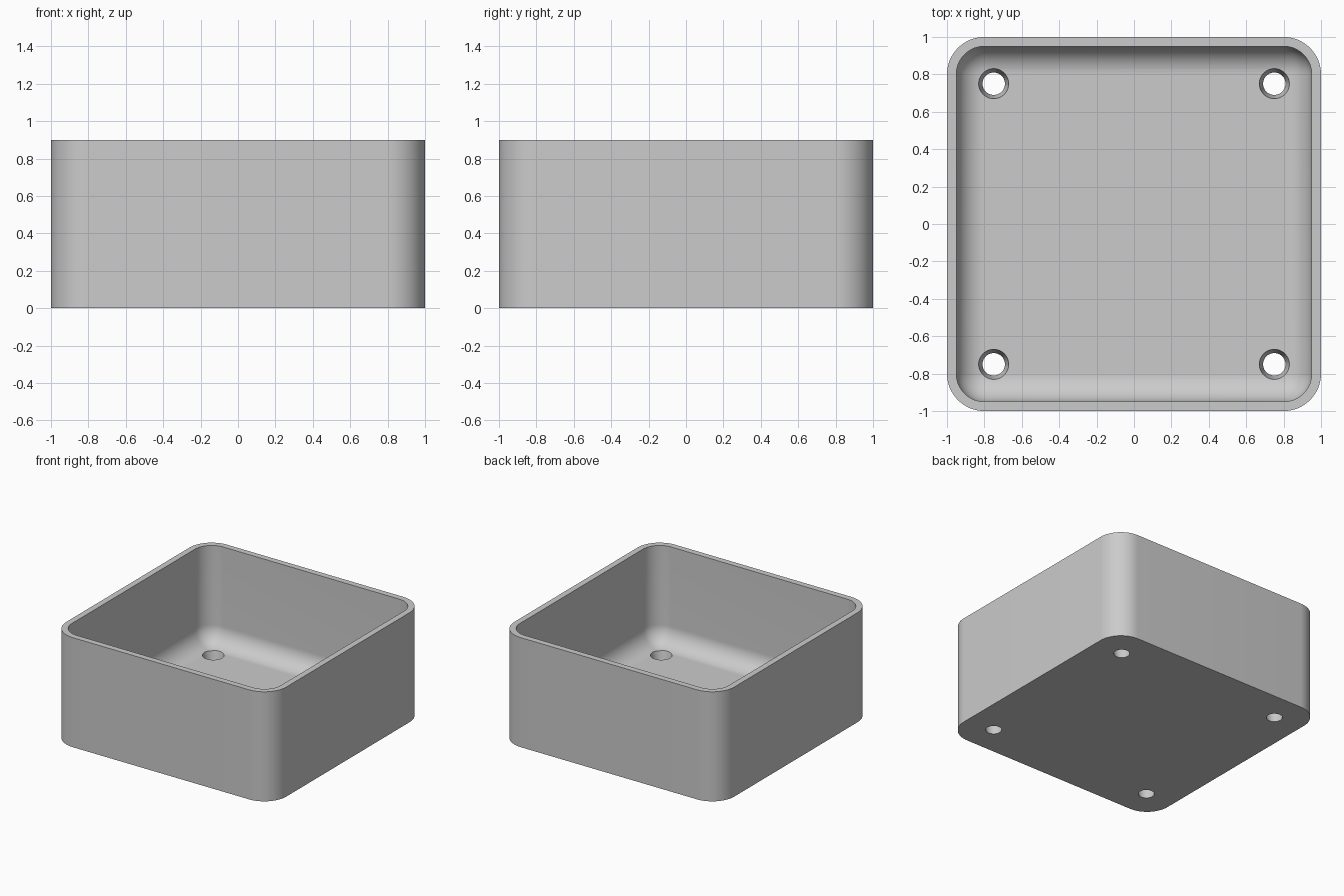
import bpy, bmesh, math

old = bpy.data.objects.get("Cube")
if old:
    bpy.data.objects.remove(old, do_unlink=True)

HEIGHT, FLOOR = 0.9, 0.1
OUTER, WALL = 1.0, 0.05
CORNER, FILLET = 0.2, 0.15
SEG = 16

grey = bpy.data.materials.new("light grey")
grey.use_nodes = True
grey.diffuse_color = (0.6, 0.6, 0.6, 1)
grey.node_tree.nodes["Principled BSDF"].inputs["Base Color"].default_value = (0.6, 0.6, 0.6, 1)


def rounded_square(bm, half, radius, z):
    """Ring of vertices around a square with rounded corners."""
    ring = []
    for corner in range(4):
        mid = math.radians(45 + 90 * corner)
        cx = math.copysign(half - radius, math.cos(mid))
        cy = math.copysign(half - radius, math.sin(mid))
        for i in range(SEG + 1):
            a = math.pi / 2 * (corner + i / SEG)
            ring.append(bm.verts.new((cx + radius * math.cos(a), cy + radius * math.sin(a), z)))
    return ring


def bridge(bm, lower, upper):
    for i in range(len(lower)):
        j = (i + 1) % len(lower)
        bm.faces.new((lower[i], lower[j], upper[j], upper[i]))


# Open tray: outer wall, rim, inner wall, rounded fillet and floor
bm = bmesh.new()
inner = OUTER - WALL
rings = [rounded_square(bm, OUTER, CORNER, 0),
         rounded_square(bm, OUTER, CORNER, HEIGHT),
         rounded_square(bm, inner, FILLET, HEIGHT)]
for i in range(SEG + 1):
    t = math.pi / 2 * i / SEG
    r = FILLET * math.cos(t)
    rings.append(rounded_square(bm, inner - FILLET + r, r, FLOOR + FILLET * (1 - math.sin(t))))
for a, b in zip(rings, rings[1:]):
    bridge(bm, a, b)
bm.faces.new(rings[0][::-1])
bm.faces.new(rings[-1])
bmesh.ops.remove_doubles(bm, verts=bm.verts, dist=1e-5)
bmesh.ops.recalc_face_normals(bm, faces=bm.faces)
mesh = bpy.data.meshes.new("tray")
bm.to_mesh(mesh)
bm.free()
mesh.materials.append(grey)
tray = bpy.data.objects.new("tray", mesh)
bpy.context.collection.objects.link(tray)

# Tapered screw holes, one near each corner
for x in (-0.75, 0.75):
    for y in (-0.75, 0.75):
        bpy.ops.mesh.primitive_cone_add(vertices=48, radius1=0.05, radius2=0.09, depth=0.2,
                                        location=(x, y, 0.05))
        cutter = bpy.context.object
        cutter.name = "hole_cutter"
        cutter.hide_render = True
        cutter.data.materials.append(grey)
        bpy.ops.object.select_all(action='DESELECT')
        tray.select_set(True)
        bpy.context.view_layer.objects.active = tray
        cut = tray.modifiers.new("hole", 'BOOLEAN')
        cut.operation = 'DIFFERENCE'
        cut.solver = 'EXACT'
        cut.object = cutter
        bpy.ops.object.modifier_apply(modifier=cut.name)
        bpy.data.objects.remove(cutter, do_unlink=True)

# Smooth curves, sharp rims
bpy.ops.object.shade_smooth_by_angle(angle=math.radians(30))
